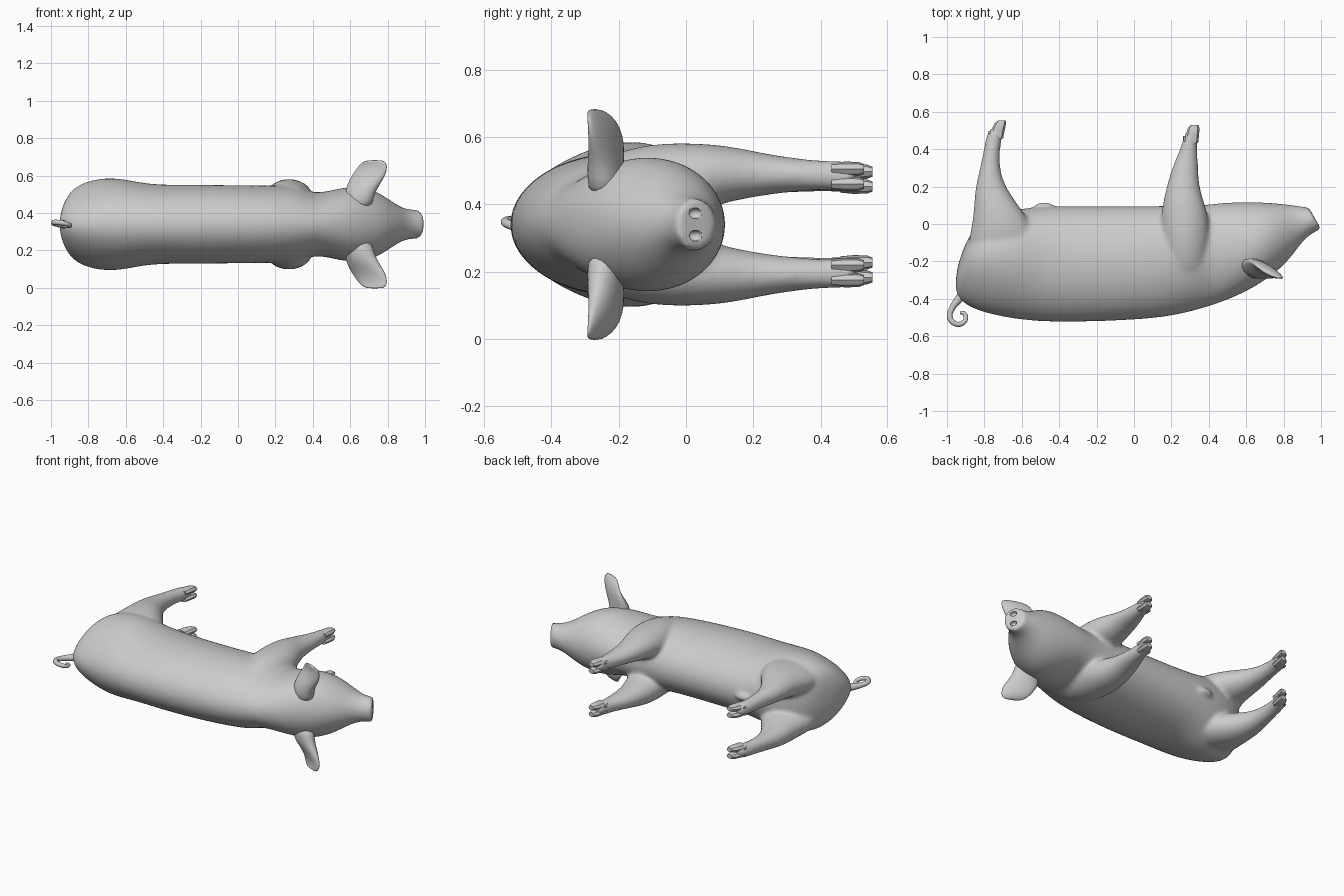
import bpy, bmesh, math
from mathutils import Vector

if "Cube" in bpy.data.objects:
    bpy.data.objects.remove(bpy.data.objects["Cube"], do_unlink=True)

MID = 0.34  # height of the symmetry plane of the animal lying on its side

grey = bpy.data.materials.new("plain grey")
grey.use_nodes = True
grey.diffuse_color = (0.6, 0.6, 0.6, 1)
grey.node_tree.nodes["Principled BSDF"].inputs["Base Color"].default_value = (0.6, 0.6, 0.6, 1)


def tube(bm, sections, n=20):
    """Loft through sections of (centre, half axis u, half axis v, egg: narrowing towards +u)."""
    rings = []
    for c, u, v, egg in sections:
        angles = [2 * math.pi * i / n for i in range(n)]
        rings.append([bm.verts.new(c + u * math.cos(a) + v * math.sin(a) * (1 - egg * math.cos(a)))
                      for a in angles])
    for r0, r1 in zip(rings, rings[1:]):
        for i in range(n):
            j = (i + 1) % n
            bm.faces.new((r0[i], r0[j], r1[j], r1[i]))
    bm.faces.new(rings[0][::-1])
    bm.faces.new(rings[-1])


def finish(name, bm):
    bmesh.ops.recalc_face_normals(bm, faces=bm.faces)
    for f in bm.faces:
        f.smooth = True
    me = bpy.data.meshes.new(name)
    bm.to_mesh(me)
    bm.free()
    me.materials.append(grey)
    ob = bpy.data.objects.new(name, me)
    ob.location.z = MID
    bpy.context.collection.objects.link(ob)
    return ob


def add_mod(ob, kind, **settings):
    m = ob.modifiers.new(kind.title(), kind)
    for k, v in settings.items():
        setattr(m, k, v)


def mirror(ob):
    add_mod(ob, 'MIRROR', use_axis=(False, False, True), use_clip=False)


def smooth_by_angle(ob, degrees):
    bpy.ops.object.select_all(action='DESELECT')
    ob.select_set(True)
    bpy.context.view_layer.objects.active = ob
    bpy.ops.object.shade_smooth_by_angle(angle=math.radians(degrees))


# Torso and head: back point (x, y), belly point (x, y), half width, egg
TORSO = [
    (-.957, -.335, -.947, -.24, .05, .2), (-.946, -.385, -.92, -.15, .115, .3),
    (-.908, -.43, -.878, -.05, .18, .35), (-.83, -.468, -.80, .03, .225, .3),
    (-.70, -.50, -.68, .07, .249, .22), (-.58, -.517, -.58, .088, .236, .14),
    (-.45, -.527, -.45, .10, .211, .05), (-.20, -.525, -.20, .096, .214, 0),
    (.10, -.51, .10, .099, .208, .03), (.25, -.484, .25, .10, .21, .1), (.34, -.46, .33, .102, .2, .1),
    (.42, -.437, .40, .107, .163, .05), (.52, -.40, .50, .118, .186, 0),
    (.62, -.353, .62, .12, .208, 0), (.72, -.290, .72, .116, .190, 0),
    (.80, -.225, .80, .108, .14, 0), (.86, -.152, .84, .103, .105, 0),
    (.90, -.095, .875, .098, .086, 0), (.945, -.055, .91, .092, .078, 0),
    (.985, -.036, .924, .090, .079, 0), (1.0, -.027, .934, .089, .078, 0), (1.0, -.027, .934, .089, .076, 0),
]
# Legs: y, rear x, front x, offset from the symmetry plane, half thickness
HIND_LEG = [
    (-.25, -.87, -.53, .10, .10), (-.10, -.895, -.50, .124, .112),
    (0, -.867, -.545, .14, .103), (.10, -.858, -.615, .148, .087),
    (.20, -.85, -.688, .15, .064), (.30, -.824, -.718, .146, .053),
    (.40, -.804, -.716, .143, .045), (.47, -.792, -.703, .14, .045), (.525, -.764, -.688, .137, .042),
]
FRONT_LEG = [
    (-.30, .16, .39, .085, .10), (-.20, .15, .40, .105, .114), (-.10, .14, .41, .125, .119),
    (.02, .14, .405, .142, .103), (.12, .153, .377, .15, .087),
    (.20, .173, .35, .15, .07), (.30, .20, .345, .148, .053),
    (.40, .246, .339, .146, .045), (.46, .263, .34, .145, .045), (.51, .282, .347, .144, .042),
]

bm = bmesh.new()
tube(bm, [(Vector(((xb + xv) / 2, (yb + yv) / 2, 0)), Vector(((xb - xv) / 2, (yb - yv) / 2, 0)),
           Vector((0, 0, w)), egg) for xb, yb, xv, yv, w, egg in TORSO], 24)
for side in (1, -1):
    for leg in (HIND_LEG, FRONT_LEG):
        tube(bm, [(Vector(((x0 + x1) / 2, y, z * side)), Vector(((x1 - x0) / 2, 0, 0)),
                   Vector((0, 0, t)), 0) for y, x0, x1, z, t in leg], 16)
# small belly bump
bump = bmesh.ops.create_uvsphere(bm, u_segments=12, v_segments=8, radius=.035)["verts"]
bmesh.ops.scale(bm, verts=bump, vec=(1.8, 1, .8))
bmesh.ops.translate(bm, verts=bump, vec=(-.48, .085, 0))
body = finish("body", bm)
add_mod(body, 'SUBSURF', levels=2, render_levels=2)
add_mod(body, 'REMESH', mode='VOXEL', voxel_size=.011, use_smooth_shade=True)
add_mod(body, 'SMOOTH', factor=.5, iterations=12)

# Nostril pits cut into the snout
bm = bmesh.new()
pit = bmesh.ops.create_uvsphere(bm, u_segments=10, v_segments=8, radius=.018)["verts"]
bmesh.ops.scale(bm, verts=pit, vec=(1.1, 1.3, .9))
bmesh.ops.translate(bm, verts=pit, vec=(.965, .026, .033))
cutter = finish("nostril_cutter", bm)
mirror(cutter)
cutter.hide_render = True
cutter.hide_viewport = True
add_mod(body, 'BOOLEAN', operation='DIFFERENCE', object=cutter, solver='EXACT')

# Ears: thick-rooted leaves, given as offset, rear (x, y), front (x, y), half thickness
EAR = [
    (.08, .585, -.215, .71, -.255, .052), (.14, .572, -.215, .725, -.262, .054),
    (.19, .575, -.205, .742, -.272, .048), (.24, .595, -.19, .778, -.282, .034),
    (.29, .628, -.198, .80, -.289, .022), (.325, .652, -.222, .797, -.292, .014),
    (.344, .685, -.255, .78, -.292, .008),
]
bm = bmesh.new()
sections = []
for z, x0, y0, x1, y1, t in EAR:
    u = Vector(((x1 - x0) / 2, (y1 - y0) / 2, 0))
    sections.append((Vector(((x0 + x1) / 2, (y0 + y1) / 2, z)), u, Vector((-u.y, u.x, 0)).normalized() * t, 0))
tube(bm, sections, 16)
ears = finish("ears", bm)
mirror(ears)
add_mod(ears, 'SUBSURF', levels=1, render_levels=1)


# Cloven hooves with dewclaws
def hooves(name, x, y, z, dx):
    bm = bmesh.new()
    for s in (1, -1):
        # toe: distance along the leg, forward shift, half length, half thickness
        toe = [(-.06, -.25, .034, .018), (-.02, 0, .036, .022), (.02, .6, .031, .021), (.036, 1, .020, .015)]
        tube(bm, [(Vector((x + f * dx, y + d, z + s * .022)), Vector((a, 0, 0)), Vector((0, 0, b)), 0)
                  for d, f, a, b in toe], 8)
        claw = [(-.075, -.03, .012), (-.04, -.04, .011), (-.022, -.044, .005)]
        tube(bm, [(Vector((x + o, y + d, z + s * .022)), Vector((r, 0, 0)), Vector((0, 0, r)), 0)
                  for d, o, r in claw], 6)
    ob = finish(name, bm)
    smooth_by_angle(ob, 35)
    mirror(ob)


hooves("hind_hooves", -.728, .518, .135, .022)
hooves("front_hooves", .312, .493, .143, .012)

# Curly tail
TAIL = [(-.90, -.36, 0, 1.7), (-.935, -.40, 0, 1.3), (-.972, -.45, .004, .95), (-.985, -.495, .008, .9),
        (-.962, -.53, .010, .85), (-.925, -.534, .004, .8), (-.900, -.507, -.006, .75),
        (-.908, -.478, -.010, .65), (-.93, -.474, -.012, .5)]
cu = bpy.data.curves.new("tail", 'CURVE')
cu.dimensions = '3D'
cu.bevel_depth = .017
cu.bevel_resolution = 3
cu.resolution_u = 6
cu.use_fill_caps = True
sp = cu.splines.new('BEZIER')
sp.bezier_points.add(len(TAIL) - 1)
for p, (x, y, z, r) in zip(sp.bezier_points, TAIL):
    p.co = (x, y, z)
    p.radius = r
    p.handle_left_type = p.handle_right_type = 'AUTO'
cu.materials.append(grey)
tail = bpy.data.objects.new("tail", cu)
tail.location.z = MID
bpy.context.collection.objects.link(tail)
